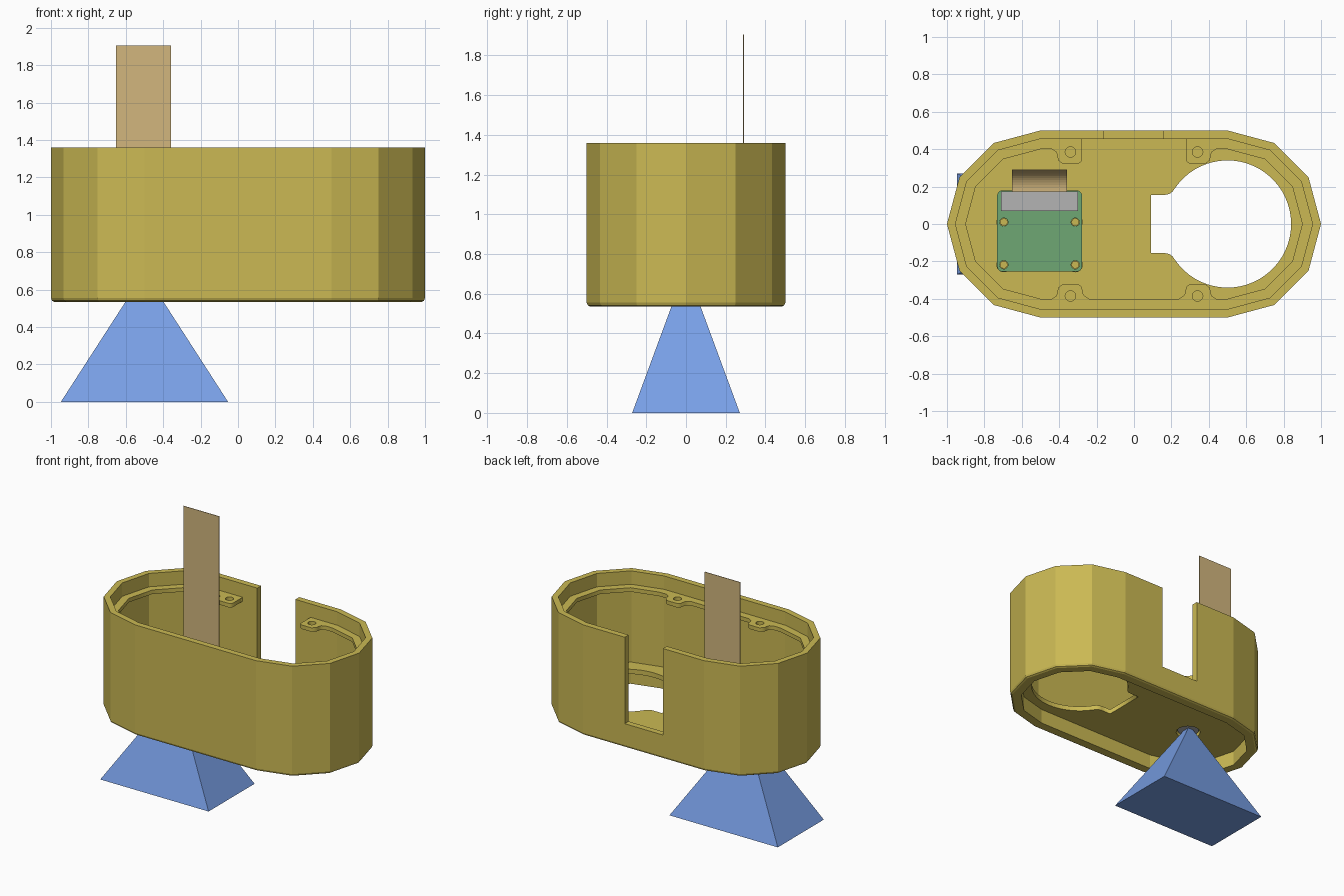
import bpy, bmesh
from math import sin, cos, pi, radians

if "Cube" in bpy.data.objects:
    bpy.data.objects.remove(bpy.data.objects["Cube"])


def material(name, rgb):
    m = bpy.data.materials.new(name)
    m.diffuse_color = (*[c ** 2.2 for c in rgb], 1)
    m.use_nodes = True
    m.node_tree.nodes["Principled BSDF"].inputs["Base Color"].default_value = m.diffuse_color
    return m


OLIVE = material("olive_plastic", (0.79, 0.72, 0.33))
BLUE = material("view_blue", (0.47, 0.62, 0.90))
GREEN = material("board_green", (0.43, 0.65, 0.45))
GREY = material("connector_grey", (0.70, 0.70, 0.70))
TAN = material("ribbon_tan", (0.82, 0.71, 0.49))


def mesh_object(name, verts, faces, mat):
    me = bpy.data.meshes.new(name)
    me.from_pydata(verts, [], faces)
    bm = bmesh.new()
    bm.from_mesh(me)
    bmesh.ops.recalc_face_normals(bm, faces=bm.faces)
    bm.to_mesh(me)
    bm.free()
    me.materials.append(mat)
    ob = bpy.data.objects.new(name, me)
    bpy.context.collection.objects.link(ob)
    return ob


def plate(name, loops, z0, z1, mat):
    """Flat plate: first loop is the outline, the others are holes."""
    cu = bpy.data.curves.new(name, 'CURVE')
    cu.dimensions = '2D'
    cu.fill_mode = 'BOTH'
    cu.extrude = (z1 - z0) / 2
    for loop in loops:
        sp = cu.splines.new('POLY')
        sp.points.add(len(loop) - 1)
        for p, (x, y) in zip(sp.points, loop):
            p.co = (x, y, 0, 1)
        sp.use_cyclic_u = True
    cu.materials.append(mat)
    ob = bpy.data.objects.new(name, cu)
    ob.location.z = (z0 + z1) / 2
    bpy.context.collection.objects.link(ob)
    bpy.ops.object.select_all(action='DESELECT')
    ob.select_set(True)
    bpy.context.view_layer.objects.active = ob
    bpy.ops.object.convert(target='MESH')
    return bpy.context.object


def box(name, lo, hi, mat):
    (a, b, c), (d, e, f) = lo, hi
    return plate(name, [[(a, b), (d, b), (d, e), (a, e)]], c, f, mat)


def arc(cx, cy, r, a0, a1, n):
    return [(cx + r * cos(radians(a0 + (a1 - a0) * i / n)),
             cy + r * sin(radians(a0 + (a1 - a0) * i / n))) for i in range(n + 1)]


def circle(cx, cy, r, n=24):
    return arc(cx, cy, r, 0, 360, n)[:-1]


def mirror(pts):
    return [(-x, y) for x, y in pts]


def stadium(r):
    right = arc(0.5, 0, r, -90, 90, 6)
    return right + mirror(right)[::-1]


# Outer shell: wall section swept round the low-poly stadium outline
FLOOR, UNDER = 0.68, 0.645
section = [(0.5, 0.555), (0.5, 1.36), (0.455, 1.36), (0.455, UNDER + 0.015),
           (0.42, UNDER + 0.015), (0.42, 0.535), (0.482, 0.535), (0.494, 0.541)]
n, k = len(stadium(1)), len(section)
verts = [(x, y, z) for r, z in section for x, y in stadium(r)]
faces = [(j * n + i, j * n + (i + 1) % n,
          (j + 1) % k * n + (i + 1) % n, (j + 1) % k * n + i)
         for j in range(k) for i in range(n)]
shell = mesh_object("outer_shell", verts, faces, OLIVE)

# Opening in the back wall
cutter = box("opening_cutter", (-0.16, 0.4, 0.715), (0.155, 0.6, 1.5), OLIVE)
cutter.hide_render = True
mod = shell.modifiers.new("opening", 'BOOLEAN')
mod.object = cutter
mod.solver = 'EXACT'
bpy.context.view_layer.objects.active = shell
bpy.ops.object.modifier_apply(modifier=mod.name)
bpy.data.objects.remove(cutter)

# Floor with keyhole opening and lens hole
flare = [(0.205, 0.172), (0.188, 0.160), (0.165, 0.156), (0.09, 0.156)]
keyhole = arc(0.5, 0, 0.34, -145, 145, 48) + flare + [(x, -y) for x, y in flare[::-1]]
plate("floor", [stadium(0.457), keyhole, circle(-0.5, 0, 0.085)], UNDER, FLOOR, OLIVE)

# Lid ledge with four screw tabs, left open at the back
outer = [(0.28, 0.457)] + arc(0.5, 0, 0.457, 90, -90, 6)
side = [(0.41, 0.365), (0.405, 0.34), (0.38, 0.32), (0.30, 0.32)]
inner = ([(0.28, 0.335)] + side[::-1] + [(0.415, 0.385), (0.44, 0.40)]
         + arc(0.5, 0, 0.40, 90, -90, 6)
         + [(0.44, -0.40), (0.415, -0.385)] + [(x, -y) for x, y in side]
         + [(0.28, -0.335), (0.27, -0.38), (0.24, -0.40)])
outline = outer + mirror(outer)[::-1] + mirror(inner) + inner[::-1]
holes = [circle(sx * 0.34, sy * 0.385, 0.028) for sx in (-1, 1) for sy in (-1, 1)]
plate("lid_ledge", [outline] + holes, 1.23, 1.26, OLIVE)

# Circuit board on four bosses with locating pins
B = FLOOR + 0.06
cr = 0.03
x0, x1, y0, y1 = -0.732, -0.277, -0.255, 0.18
board = (arc(x1 - cr, y1 - cr, cr, 0, 90, 5) + arc(x0 + cr, y1 - cr, cr, 90, 180, 5)
         + arc(x0 + cr, y0 + cr, cr, 180, 270, 5) + arc(x1 - cr, y0 + cr, cr, 270, 360, 5))
pins = [(x, y) for x in (-0.696, -0.314) for y in (0.01, -0.218)]
plate("circuit_board", [board] + [circle(x, y, 0.022) for x, y in pins], B, B + 0.02, GREEN)
for i, (x, y) in enumerate(pins):
    plate(f"boss_{i + 1}", [circle(x, y, 0.04)], FLOOR, B, OLIVE)
    plate(f"pin_{i + 1}", [circle(x, y, 0.02)], B - 0.005, B + 0.04, OLIVE)
box("ribbon_connector", (-0.71, 0.07, B + 0.02), (-0.30, 0.175, B + 0.08), GREY)
plate("lens", [circle(-0.5, 0, 0.075)], FLOOR - 0.02, B, GREY)


# Ribbon: leaves the connector, bends and runs straight up
def ribbon_path(o):
    return ([(0.17, B + 0.05 - o)] + arc(0.18, B + 0.16, 0.11 + o, -90, 0, 12)
            + [(0.29 + o, 1.905)])


path = ribbon_path(0.002) + ribbon_path(-0.002)[::-1]
m, half = len(path), len(path) // 2
verts = [(x, y, z) for x in (-0.652, -0.358) for y, z in path]
faces = [(i, (i + 1) % m, m + (i + 1) % m, m + i) for i in range(m)]
for s in (0, m):
    faces += [(s + i, s + i + 1, s + m - 2 - i, s + m - 1 - i) for i in range(half - 1)]
mesh_object("ribbon_cable", verts, faces, TAN)


# Field-of-view pyramid under the lens
def rectangle(hx, hy, z):
    return [(-0.5 + sx * hx, sy * hy, z) for sx, sy in ((-1, -1), (1, -1), (1, 1), (-1, 1))]


mesh_object("view_pyramid", rectangle(0.447, 0.271, 0) + rectangle(0.008, 0.02, 0.68),
            [(3, 2, 1, 0), (4, 5, 6, 7)]
            + [(i, (i + 1) % 4, 4 + (i + 1) % 4, 4 + i) for i in range(4)], BLUE)
